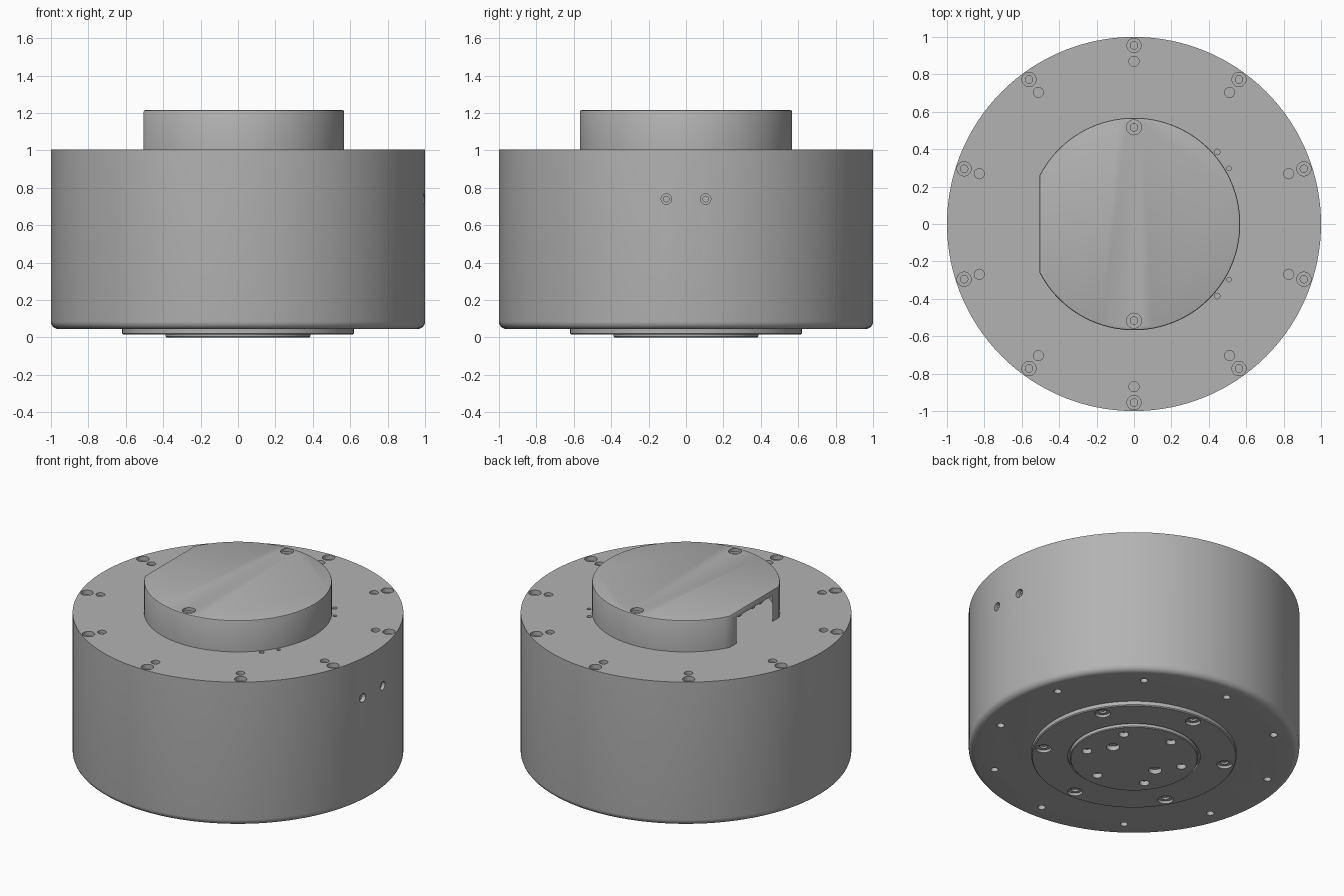
import bpy, bmesh
from math import radians, sin, cos, pi, acos
from mathutils import Matrix, Vector

if "Cube" in bpy.data.objects:
    bpy.data.objects.remove(bpy.data.objects["Cube"])

GREY = (0.45, 0.45, 0.45, 1)
mat = bpy.data.materials.new("satin_grey")
mat.use_nodes = True
mat.diffuse_color = GREY
mat.node_tree.nodes["Principled BSDF"].inputs["Base Color"].default_value = GREY

TOP = 1.005


def lathe(bm, profile, matrix=Matrix(), seg=128):
    """Solid of revolution from (radius, z) points listed bottom to top."""
    rings = [[bm.verts.new(matrix @ Vector((r * cos(2 * pi * i / seg), r * sin(2 * pi * i / seg), z)))
              for i in range(seg)] for r, z in profile]
    for a, b in zip(rings, rings[1:]):
        for i in range(seg):
            j = (i + 1) % seg
            bm.faces.new((a[i], a[j], b[j], b[i]))
    bm.faces.new(rings[0][::-1])
    bm.faces.new(rings[-1])


def make(name, bm):
    bmesh.ops.recalc_face_normals(bm, faces=bm.faces[:])
    mesh = bpy.data.meshes.new(name)
    bm.to_mesh(mesh)
    bm.free()
    mesh.materials.append(mat)
    obj = bpy.data.objects.new(name, mesh)
    bpy.context.collection.objects.link(obj)
    return obj


def turned(name, profile):
    bm = bmesh.new()
    lathe(bm, profile)
    return make(name, bm)


def finish(obj, cutter=None):
    """Apply the cutter, then smooth while keeping edges sharp."""
    bpy.ops.object.select_all(action="DESELECT")
    bpy.context.view_layer.objects.active = obj
    obj.select_set(True)
    if cutter:
        mod = obj.modifiers.new("holes", "BOOLEAN")
        mod.object = cutter
        mod.solver = "EXACT"
        bpy.ops.object.modifier_apply(modifier=mod.name)
        bpy.data.objects.remove(cutter)
    bpy.ops.object.shade_smooth_by_angle(angle=radians(30))


def hole(bm, at, radius, depth, turn=Matrix(), bore=None):
    """Hole cutter sunk along local -z, optionally with a deeper narrow bore."""
    steps = [(radius, -depth), (radius, 0.02)]
    if bore:
        steps = [(bore[0], -bore[1]), (bore[0], -depth)] + steps
    lathe(bm, steps, Matrix.Translation(at) @ turn, 24)


def ring(radius, start, count, z):
    for i in range(count):
        a = radians(start + 360 * i / count)
        yield Vector((radius * cos(a), radius * sin(a), z))


FLIP = Matrix.Rotation(pi, 4, "X")
SIDE = Matrix.Rotation(pi / 2, 4, "Y")

# Main housing with a rounded bottom edge
round_edge = [(0.96 + 0.04 * sin(a), 0.085 - 0.04 * cos(a)) for a in (radians(15 * i) for i in range(7))]
housing = turned("housing", round_edge + [(1, TOP)])
cut = bmesh.new()
for p in ring(0.955, 18, 10, TOP):
    hole(cut, p, 0.038, 0.03, bore=(0.02, 0.06))
for p in ring(0.87, 18, 10, TOP):
    hole(cut, p, 0.027, 0.02)
for p in ring(0.87, 18, 10, 0.045):
    hole(cut, p, 0.023, 0.06, FLIP)
for s in (-1, 1):
    hole(cut, (0.994, s * 0.105, 0.74), 0.028, 0.025, SIDE, (0.015, 0.06))
    hole(cut, (0.445, s * 0.385, TOP), 0.015, 0.03)
    hole(cut, (0.508, s * 0.297, TOP), 0.012, 0.03)
finish(housing, make("housing_cutter", cut))

# Bottom flange with a recess for the hub
flange = turned("bottom_flange", [(0.4, 0.03), (0.4, 0.015), (0.614, 0.015), (0.62, 0.021), (0.62, 0.06)])
cut = bmesh.new()
for p in ring(0.555, 30, 6, 0.015):
    hole(cut, p, 0.047, 0.018, FLIP, (0.025, 0.035))
finish(flange, make("flange_cutter", cut))

# Output hub
hub = turned("output_hub", [(0.382, 0), (0.387, 0.005), (0.387, 0.055)])
cut = bmesh.new()
for p in ring(0.3, 38, 6, 0):
    hole(cut, p, 0.03, 0.045, FLIP)
for p in ring(0.19, 8, 2, 0):
    hole(cut, p, 0.04, 0.045, FLIP)
finish(hub, make("hub_cutter", cut))

# Rear cap: a round cover with one flat side
bm = bmesh.new()
R, FLAT, CAP_TOP = 0.568, 0.505, 1.215
end = pi - acos(FLAT / R)
outline = [bm.verts.new((R * cos(a), R * sin(a), 1.0)) for a in (-end + 2 * end * i / 96 for i in range(97))]
base = bm.faces.new(outline)
up = bmesh.ops.extrude_face_region(bm, geom=[base])["geom"]
bmesh.ops.translate(bm, verts=[v for v in up if isinstance(v, bmesh.types.BMVert)], vec=(0, 0, CAP_TOP - 1.0))
rim = [e for e in bm.edges if all(v.co.z > 1.1 for v in e.verts)]
bmesh.ops.bevel(bm, geom=rim, offset=0.009, segments=2, profile=0.5, affect="EDGES")
cap = make("rear_cap", bm)

# Hollow the cap; the cavity breaks out through the flat side
cut = bmesh.new()
lathe(cut, [(0.54, 0.9), (0.54, 1.178)], seg=96)
for s in (-1, 1):
    hole(cut, (0, s * 0.517, CAP_TOP), 0.04, 0.02, bore=(0.02, 0.03))
finish(cap, make("cap_cutter", cut))

# Small tabs under the lip of the opening
bm = bmesh.new()
for y in (-0.1, -0.02, 0.12):
    size = Matrix.Diagonal((0.03, 0.025, 0.03, 1))
    bmesh.ops.create_cube(bm, size=1, matrix=Matrix.Translation((-0.47, y, 1.168)) @ size)
finish(make("opening_tabs", bm))
